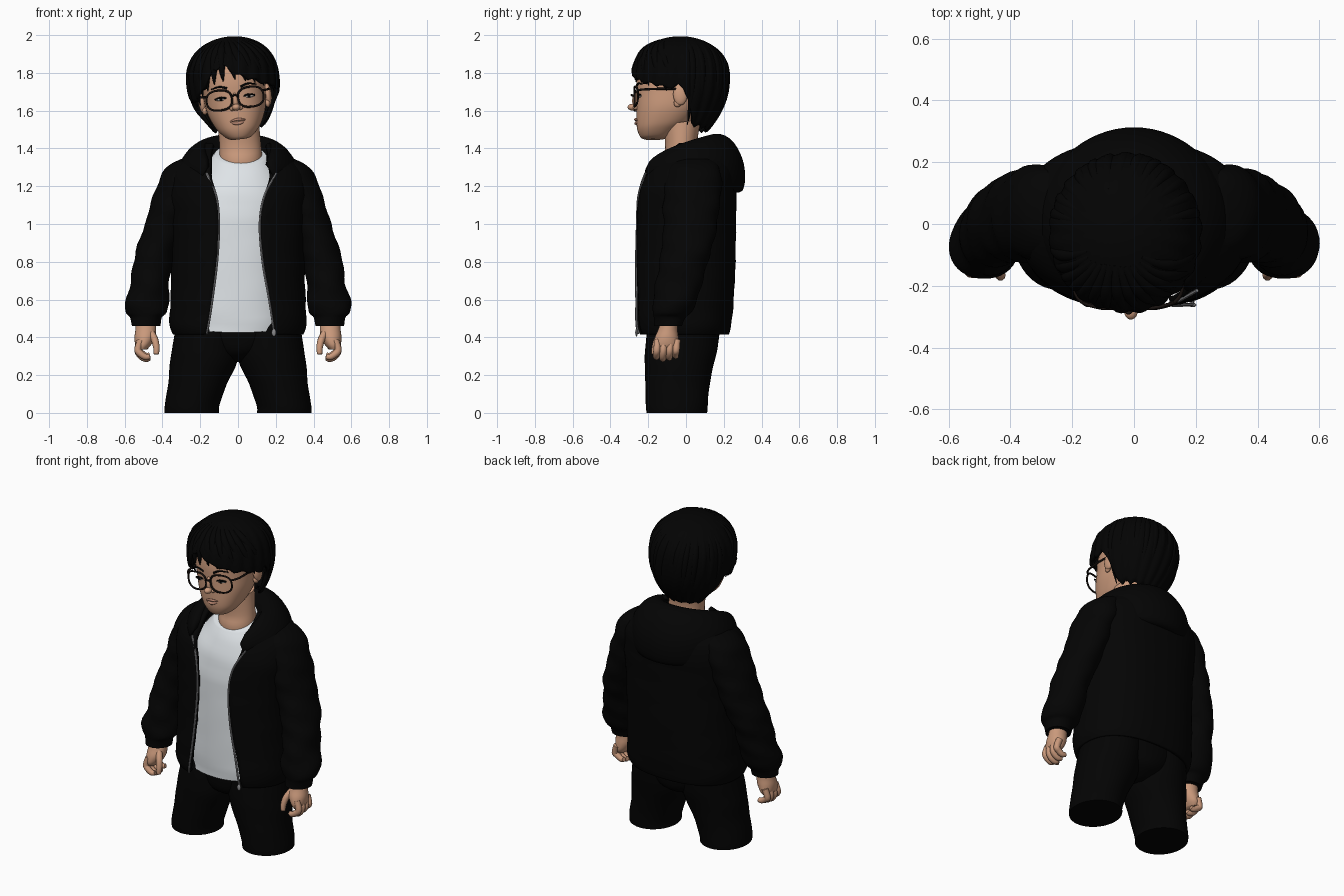
import bpy, bmesh
from math import sin, cos, pi, asin, radians, copysign
from mathutils import Matrix, Vector

cube = bpy.data.objects.get("Cube")
if cube:
    bpy.data.objects.remove(cube)


def material(name, r, g, b):
    m = bpy.data.materials.new(name)
    m.use_nodes = True
    m.diffuse_color = (r, g, b, 1)
    m.node_tree.nodes["Principled BSDF"].inputs["Base Color"].default_value = (r, g, b, 1)
    return m


SKIN = material("skin", .59, .32, .2)
LIP = material("lip", .5, .25, .17)
HAIR = material("black hair", .001, .001, .001)
JACKET = material("black jacket", .0012, .0012, .0012)
PANTS = material("black trousers", .001, .001, .001)
SHIRT = material("white shirt", .8, .84, .87)
ZIP = material("zip metal", .25, .25, .26)
FRAME = material("glasses frame", .008, .005, .004)
EYE = material("eye white", .6, .55, .52)

# The head leans a little to one side
PIVOT = Vector((0, -.05, 1.66))
HEAD = (Matrix.Translation(PIVOT + Vector((-.015, 0, 0))) @ Matrix.Rotation(radians(-7), 4, 'Y')
        @ Matrix.Translation(-PIVOT))
parts = []


def add(name, mesh, mat, head=False):
    mesh.materials.clear()
    mesh.materials.append(mat)
    if head:
        mesh.transform(HEAD)
    obj = bpy.data.objects.new(name, mesh)
    bpy.context.collection.objects.link(obj)
    parts.append(obj)
    return obj


def grid(name, rows, mat, closed=True, caps=True, head=False, thick=0):
    """Skin a list of equal-length point rows."""
    bm = bmesh.new()
    vs = [[bm.verts.new(p) for p in row] for row in rows]
    n = len(rows[0])
    for a, b in zip(vs, vs[1:]):
        for i in range(n if closed else n - 1):
            j = (i + 1) % n
            bm.faces.new((a[i], a[j], b[j], b[i]))
    if closed and caps:
        bm.faces.new(vs[0])
        bm.faces.new(vs[-1])
    bmesh.ops.remove_doubles(bm, verts=bm.verts, dist=1e-5)
    bmesh.ops.recalc_face_normals(bm, faces=bm.faces)
    mesh = bpy.data.meshes.new(name)
    bm.to_mesh(mesh)
    bm.free()
    obj = add(name, mesh, mat, head)
    if thick:
        mod = obj.modifiers.new("thickness", 'SOLIDIFY')
        mod.thickness = thick
        mod.offset = 0
    return obj


def smooth(keys, sub):
    """Catmull-Rom resampling of tuples."""
    out = []
    for i in range(len(keys) - 1):
        p0, p1, p2, p3 = (keys[max(0, min(len(keys) - 1, i + k))] for k in (-1, 0, 1, 2))
        for s in range(sub):
            t = s / sub
            out.append([.5 * (2 * b + (c - a) * t + (2 * a - 5 * b + 4 * c - d) * t * t
                              + (3 * b - a - 3 * c + d) * t ** 3)
                        for a, b, c, d in zip(p0, p1, p2, p3)])
    return out + [list(keys[-1])]


def power(v, e):
    return copysign(abs(v) ** e, v)


def loft(name, rings, mat, e=1.0, n=40, ripple=0, tilt=0, head=False, thick=0):
    """Rings are (z, centre x, half width, front y, back y[, opening right x, opening left x])."""
    rows = []
    gap = len(rings[0]) > 5
    for k in smooth(rings, 4):
        z, cx, w, yf, yb = k[:5]
        lo, hi = 0, 2 * pi
        if gap:
            lo = asin(min(.99, k[6] / w) ** (1 / e))
            hi = 2 * pi - asin(min(.99, -k[5] / w) ** (1 / e))
        row = []
        for i in range(n):
            a = lo + (hi - lo) * i / (n - 1 if gap else n)
            f = 1 + ripple * (sin(z * 48 + 2 * a) + .6 * sin(z * 31 - 3 * a))
            row.append((cx + w * f * power(sin(a), e),
                        (yf + yb) / 2 - (yb - yf) / 2 * f * power(cos(a), e), z - tilt * cos(a)))
        rows.append(row)
    return grid(name, rows, mat, not gap, True, head, thick)


def tube(name, pts, radius, mat, head=False, taper=None, cyclic=False, fine=3):
    cu = bpy.data.curves.new(name, 'CURVE')
    cu.dimensions = '3D'
    cu.bevel_depth = radius
    cu.bevel_resolution = fine
    cu.use_fill_caps = True
    pts = list(pts) if cyclic else smooth(pts, 5)
    sp = cu.splines.new('POLY')
    sp.points.add(len(pts) - 1)
    sp.use_cyclic_u = cyclic
    for i, p in enumerate(pts):
        sp.points[i].co = (*p, 1)
        sp.points[i].radius = taper(i / (len(pts) - 1)) if taper else 1
    tmp = bpy.data.objects.new(name, cu)
    bpy.context.collection.objects.link(tmp)
    mesh = bpy.data.meshes.new_from_object(tmp.evaluated_get(bpy.context.evaluated_depsgraph_get()))
    bpy.data.objects.remove(tmp)
    return add(name, mesh, mat, head)


def ball(name, at, size, mat, head=True):
    bm = bmesh.new()
    bmesh.ops.create_uvsphere(bm, u_segments=24, v_segments=14, radius=1,
                              matrix=Matrix.Translation(at) @ Matrix.Diagonal((*size, 1)))
    mesh = bpy.data.meshes.new(name)
    bm.to_mesh(mesh)
    bm.free()
    return add(name, mesh, mat, head)


# Jacket body, open at the front
body = [(.42, 0, .335, -.25, .215, -.165, .19), (.47, 0, .35, -.262, .228, -.155, .185),
        (.6, 0, .345, -.262, .24, -.135, .165), (.8, 0, .34, -.262, .25, -.11, .13),
        (1.0, 0, .345, -.257, .252, -.1, .115), (1.15, 0, .36, -.25, .255, -.115, .14),
        (1.25, 0, .35, -.225, .255, -.14, .17), (1.32, 0, .3, -.175, .24, -.14, .16),
        (1.38, 0, .22, -.12, .2, -.14, .16), (1.42, 0, .17, -.08, .15, -.13, .15)]
loft("jacket_body", body, JACKET, e=.85, n=72, ripple=.005, thick=.025)

# Zip teeth along both front edges, and a pull tab
for side, col in (("right", 5), ("left", 6)):
    edge = [(k[col], k[3] - .006 + .04 * abs(k[col]), k[0]) for k in body[:6]]
    edge.append((body[6][col] * 1.2, -.215, 1.27))
    tube(side + "_zip", edge, .006, ZIP, fine=1)
ball("zip_pull", (.19, -.262, .425), (.012, .007, .02), ZIP, False)

# Shirt, neck and the seat of the trousers
loft("shirt", [(.475, 0, .28, -.23, .17), (.6, 0, .285, -.234, .19), (.9, 0, .28, -.23, .2),
               (1.1, 0, .29, -.222, .2), (1.22, .01, .26, -.2, .19), (1.31, .015, .19, -.165, .14),
               (1.37, .015, .14, -.128, .08)], SHIRT, e=.9, ripple=.006, tilt=.05)
loft("neck", [(1.25, .015, .115, -.12, .08), (1.35, .015, .113, -.125, .075), (1.42, .012, .11, -.11, .06),
              (1.54, 0, .11, -.12, .08)], SKIN, tilt=.015)
loft("trouser_seat", [(.27, 0, .05, -.1, .06), (.32, 0, .16, -.18, .15), (.4, 0, .27, -.2, .175),
                      (.5, 0, .29, -.2, .18)], PANTS)

# Hood folded down behind the neck: (half width, front y, back y, front z, back z)
hood = [(.15, -.12, .06, 1.31, 1.36), (.175, -.16, .11, 1.31, 1.45), (.205, -.2, .17, 1.295, 1.47),
        (.255, -.21, .235, 1.28, 1.44), (.3, -.21, .285, 1.265, 1.36), (.305, -.205, .305, 1.255, 1.27),
        (.29, -.19, .292, 1.25, 1.18), (.25, -.17, .23, 1.25, 1.18)]
rows = []
for w, yf, yb, zf, zb in smooth(hood, 4):
    row = []
    for i in range(49):
        a = radians(50 + 260 * i / 48)
        t = max(0, (cos(radians(50)) - cos(a)) / (1 + cos(radians(50))))
        pull = .75 * (1 - t) ** 5
        row.append(((w * (1 - pull) + .215 * pull) * sin(a), yf + (yb - yf) * t, zf + (zb - zf) * t ** .5))
    rows.append(row)
grid("hood", rows, JACKET, closed=False, thick=.015)

# Arms, hands and legs, one per side
for s, side in ((-1, "right"), (1, "left")):
    sleeve = [(1.345, .25, .05, -.03, .12), (1.31, .275, .09, -.08, .17), (1.25, .3, .11, -.11, .19),
              (1.12, .348, .11, -.12, .18), (1.0, .385, .107, -.12, .165), (.86, .432, .108, -.13, .135),
              (.77, .455, .103, -.145, .105), (.66, .47, .103, -.165, .08), (.58, .483, .118, -.175, .05),
              (.53, .485, .108, -.175, .025), (.505, .486, .082, -.172, .0), (.46, .486, .075, -.168, -.02)]
    loft(side + "_sleeve", [(z, s * x, w, f, b) for z, x, w, f, b in sleeve], JACKET, ripple=.028)
    palm = [(.48, .488, .052, -.135, -.045), (.44, .488, .055, -.148, -.045), (.4, .493, .055, -.165, -.04),
            (.36, .502, .042, -.17, -.04), (.335, .507, .025, -.16, -.055)]
    loft(side + "_palm", [(z, s * x, w, f, b) for z, x, w, f, b in palm], SKIN, n=24)
    for i, name in enumerate(("index", "middle", "ring", "little")):
        y, d = -.15 + .034 * i, .01 * abs(i - 1.2)
        tube(f"{side}_{name}_finger", [(s * .515, y, .385), (s * .53, y - .004, .335), (s * .515, y - .007, .3 + d),
                                       (s * .488, y - .007, .284 + d), (s * .468, y - .004, .288 + d)], .019, SKIN,
             taper=lambda t: 1 - .3 * t ** 3)
    tube(side + "_thumb", [(s * .465, -.12, .43), (s * .442, -.15, .39), (s * .432, -.165, .345),
                           (s * .433, -.17, .31)], .02, SKIN, taper=lambda t: 1 - .35 * t ** 2)
    leg = [(0, .245, .145, -.208, .112), (.04, .243, .145, -.212, .115), (.15, .215, .155, -.215, .125),
           (.27, .182, .178, -.218, .15), (.36, .17, .175, -.215, .17), (.5, .16, .165, -.195, .18)]
    loft(side + "_trouser_leg", [(z, s * x, w, f, b) for z, x, w, f, b in leg], PANTS, ripple=.004)

# Head and face
loft("face", [(1.447, 0, .035, -.22, -.13), (1.457, 0, .065, -.24, -.09), (1.49, 0, .1, -.256, -.04),
              (1.53, 0, .127, -.262, .02), (1.6, 0, .155, -.262, .08), (1.68, 0, .165, -.262, .12),
              (1.76, 0, .17, -.262, .14), (1.85, 0, .16, -.24, .13), (1.93, 0, .1, -.16, .07)],
     SKIN, e=.9, head=True)
ball("nose_bridge", (0, -.263, 1.65), (.016, .022, .045), SKIN)
ball("nose_tip", (0, -.283, 1.618), (.022, .026, .018), SKIN)
tube("upper_lip", [(-.045, -.252, 1.543), (-.015, -.266, 1.552), (.015, -.266, 1.552), (.045, -.252, 1.545)],
     .007, LIP, True, lambda t: .4 + sin(pi * t) * .6)
tube("lower_lip", [(-.035, -.254, 1.538), (0, -.264, 1.532), (.035, -.254, 1.538)],
     .009, LIP, True, lambda t: .4 + sin(pi * t) * .6)
for s, side in ((-1, "right"), (1, "left")):
    ball(side + "_nostril", (s * .022, -.265, 1.614), (.014, .016, .013), SKIN)
    ball(side + "_eye", (s * .075, -.244, 1.668), (.027, .013, .008), EYE)
    ball(side + "_iris", (s * .075, -.254, 1.668), (.009, .005, .008), HAIR)
    tube(side + "_upper_lid", [(s * .045, -.252, 1.671), (s * .075, -.255, 1.678), (s * .106, -.242, 1.67)],
         .005, HAIR, True)
    tube(side + "_eyebrow", [(s * .035, -.258, 1.722), (s * .075, -.253, 1.735), (s * .12, -.233, 1.727)],
         .007, HAIR, True, lambda t: 1 - .6 * t)
    ball(side + "_ear", (s * .175, -.03, 1.665), (.02, .038, .058), SKIN)
    ball(side + "_ear_lobe", (s * .168, -.045, 1.62), (.014, .02, .022), SKIN)
    # Glasses
    rim = [(s * (.084 + .068 * power(cos(a), .8)), -.272 + .018 * max(0, cos(a)), 1.664 + .053 * power(sin(a), .8))
           for a in (2 * pi * i / 40 for i in range(40))]
    tube(side + "_rim", rim, .0055, FRAME, True, cyclic=True, fine=2)
    tube(side + "_temple", [(s * .15, -.254, 1.69), (s * .176, -.21, 1.692), (s * .183, -.06, 1.693),
                            (s * .178, 0, 1.67)], .006, FRAME, True, fine=2)
tube("glasses_bridge", [(-.018, -.272, 1.675), (0, -.288, 1.683), (.018, -.272, 1.675)], .0055, FRAME, True, fine=2)

# Hair cap with a hairline that rises over the brow and drops at the nape: (azimuth, z)
LINE = [(-180, 1.5), (-112, 1.51), (-100, 1.65), (-88, 1.7), (-72, 1.66), (-55, 1.69), (-35, 1.76), (-24, 1.83),
        (-8, 1.84), (5, 1.79), (25, 1.755), (45, 1.725), (60, 1.715), (75, 1.69), (88, 1.71), (100, 1.65),
        (112, 1.51), (180, 1.5)]
TOP = 1.985


def hairline(deg):
    for (a, za), (b, zb) in zip(LINE, LINE[1:]):
        if a <= deg <= b:
            return za + (zb - za) * (deg - a) / (b - a)


def hair_point(deg, z, scale=1.0):
    a, d = radians(deg), (z - 1.76) / (TOP - 1.76)
    r = max(0, 1 - d ** 2.5) ** .5 if d > 0 else 1 - .32 * d * d
    return (.236 * r * scale * sin(a), -.03 - .25 * r * scale * cos(a), z)


def fall(s, low):
    return TOP - (TOP - low) * (1 - cos(s * pi / 2))


rows = []
for k in range(33):
    s = k / 32
    rows.append([hair_point(deg, fall(s, hairline(deg) + .016 * abs(sin(radians(9 * deg))) - .01),
                            1 + .02 * s * sin(radians(22 * deg) + 3 * s))
                 for deg in (-180 + 2.5 * i for i in range(144))])
grid("hair_cap", rows, HAIR, head=True, caps=False, thick=.018)

# Locks lying on the cap, combed from the parting over the brow and straight down the back
tips = [(-26, 1.75), (-38, 1.72), (-50, 1.69), (-62, 1.65), (-75, 1.645), (-13, 1.76), (3, 1.765), (17, 1.75),
        (31, 1.735), (45, 1.715), (59, 1.7), (72, 1.68), (85, 1.72), (-88, 1.69)]
tips += [(105 + 12.5 * i, 1.51 + .02 * (i % 2)) for i in range(13)]
for i, (deg, low) in enumerate(tips):
    start = deg if abs(deg) > 90 else -16 + .5 * (deg + 16)
    path = [hair_point(start + (deg - start) * s, fall(s, low), .965) for s in (.25, .4, .55, .7, .85, 1)]
    tube(f"hair_lock_{i + 1}", path, .024, HAIR, True, lambda t: max(.08, min(1, .5 + 1.5 * t) * (1 - t ** 4)))

# Smooth shading with sharp borders
bpy.ops.object.select_all(action='DESELECT')
for obj in parts:
    obj.select_set(True)
bpy.context.view_layer.objects.active = parts[0]
bpy.ops.object.shade_smooth_by_angle(angle=radians(50))
